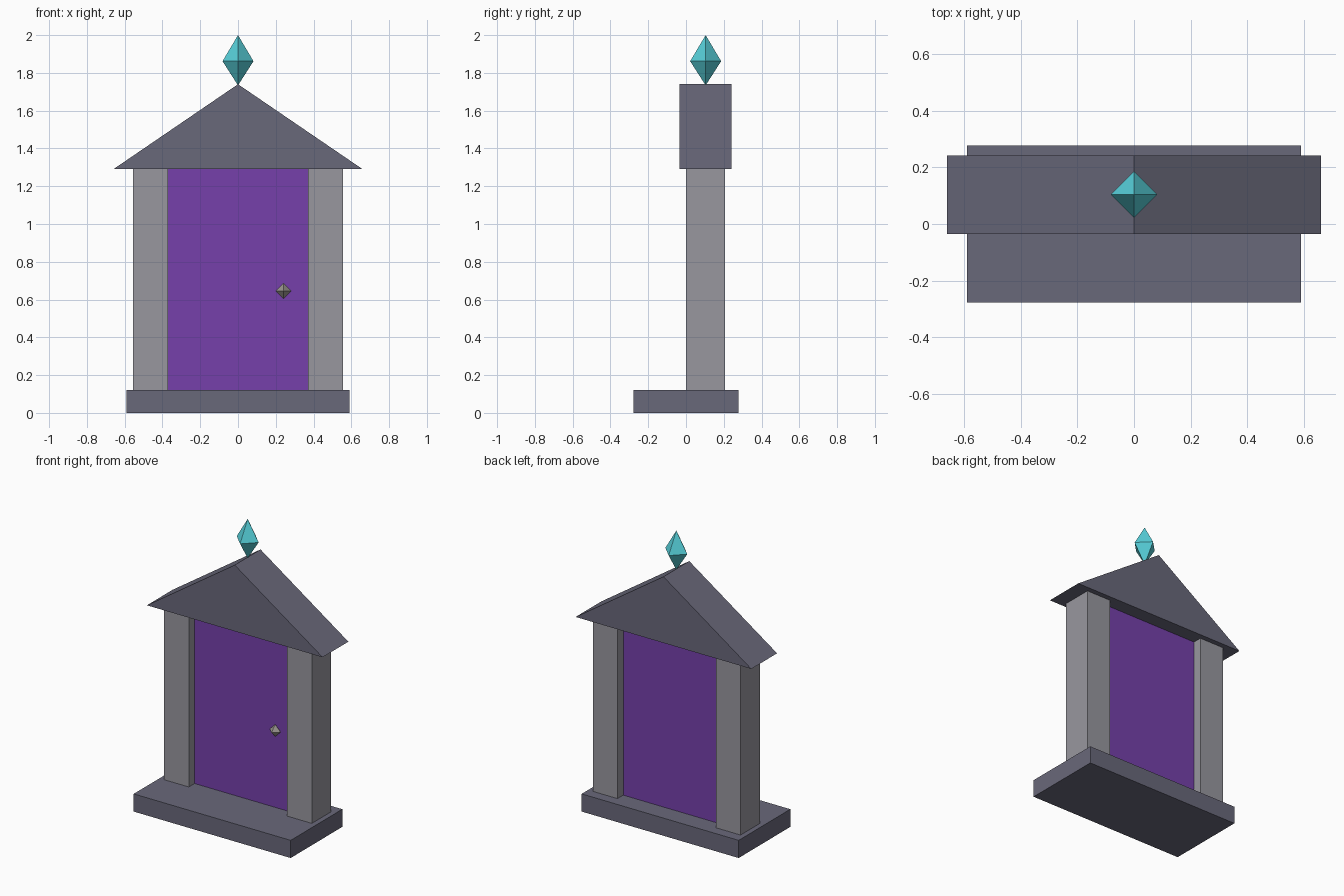
import bpy
import bmesh
from mathutils import Vector

if "Cube" in bpy.data.objects:
    bpy.data.objects.remove(bpy.data.objects["Cube"])


def material(name, hex_code):
    """Flat material from an sRGB hex colour, stored as linear values."""
    srgb = [int(hex_code[i:i + 2], 16) / 255 for i in (0, 2, 4)]
    color = [((c + 0.055) / 1.055) ** 2.4 for c in srgb] + [1]
    mat = bpy.data.materials.new(name)
    mat.use_nodes = True
    mat.diffuse_color = color
    shader = mat.node_tree.nodes["Principled BSDF"]
    shader.inputs["Base Color"].default_value = color
    shader.inputs["Roughness"].default_value = 0.8
    return mat


slate = material("dark slate", "69687A")
stone = material("light stone", "98979F")
purple = material("purple door", "7640AB")
teal = material("teal crystal", "57D0DA")
metal = material("dull metal", "97928C")


def make_object(name, bm, mat):
    bmesh.ops.recalc_face_normals(bm, faces=bm.faces)
    mesh = bpy.data.meshes.new(name)
    bm.to_mesh(mesh)
    bm.free()
    mesh.materials.append(mat)
    obj = bpy.data.objects.new(name, mesh)
    bpy.context.collection.objects.link(obj)
    return obj


def prism(name, profile, y0, y1, mat):
    """Extrude an x-z profile from y0 to y1."""
    bm = bmesh.new()
    face = bm.faces.new([bm.verts.new((x, y0, z)) for x, z in profile])
    new = bmesh.ops.extrude_face_region(bm, geom=[face])["geom"]
    verts = [v for v in new if isinstance(v, bmesh.types.BMVert)]
    bmesh.ops.translate(bm, verts=verts, vec=(0, y1 - y0, 0))
    return make_object(name, bm, mat)


def box(name, x0, x1, y0, y1, z0, z1, mat):
    return prism(name, [(x0, z0), (x1, z0), (x1, z1), (x0, z1)], y0, y1, mat)


def crystal(name, center, radius, up, down, mat):
    """Eight-sided gem with its corners on the axes."""
    bm = bmesh.new()
    c = Vector(center)
    ring = [bm.verts.new(c + Vector((x, y, 0)) * radius)
            for x, y in ((1, 0), (0, 1), (-1, 0), (0, -1))]
    for tip_z in (up, -down):
        tip = bm.verts.new(c + Vector((0, 0, tip_z)))
        for i in range(4):
            bm.faces.new((ring[i], ring[(i + 1) % 4], tip))
    return make_object(name, bm, mat)


step_top, eave, ridge = 0.12, 1.29, 1.74

# Base slab
box("base_step", -0.59, 0.59, -0.277, 0.277, 0, step_top, slate)

# Pillars either side of the doorway
for side, x0, x1 in (("left", 0.37, 0.555), ("right", -0.555, -0.37)):
    box(side + "_pillar", x0, x1, 0, 0.207, step_top, eave, stone)

# Recessed door and its knob
box("door", -0.37, 0.37, 0.062, 0.145, step_top, eave, purple)
crystal("door_knob", (0.241, 0.055, 0.646), 0.041, 0.041, 0.041, metal)

# Gable roof and the gem on its ridge
prism("gable_roof", [(-0.66, eave), (0.66, eave), (0, ridge)],
      -0.035, 0.242, slate)
crystal("roof_gem", (0, 0.104, 1.862), 0.082, 0.138, 0.128, teal)
